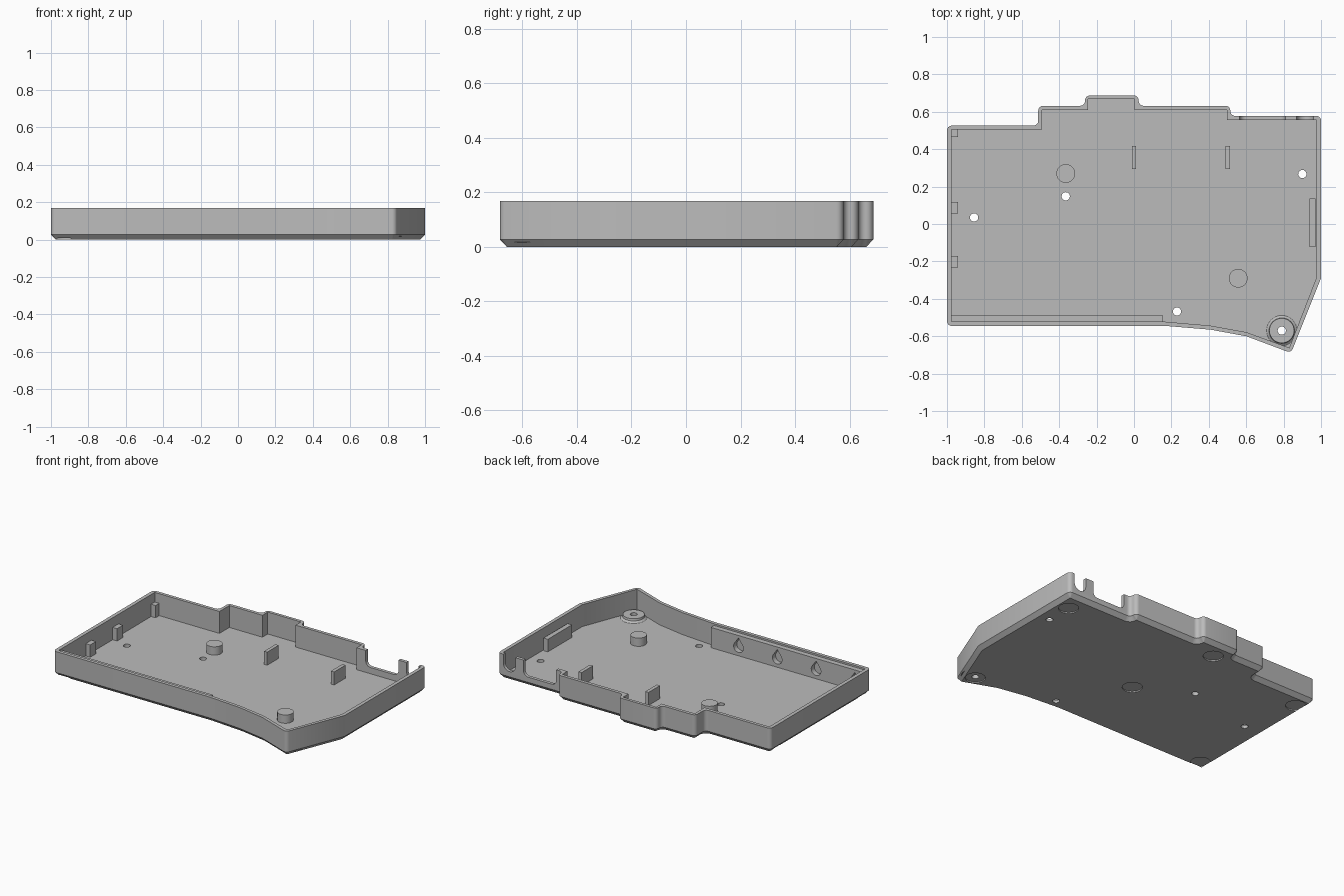
import bpy, bmesh, math
from mathutils import Vector

if "Cube" in bpy.data.objects:
    bpy.data.objects.remove(bpy.data.objects["Cube"])

grey = bpy.data.materials.new("plain grey")
grey.diffuse_color = (0.5, 0.5, 0.5, 1)
grey.use_nodes = True
grey.node_tree.nodes["Principled BSDF"].inputs["Base Color"].default_value = grey.diffuse_color


def finish(name, bm):
    bmesh.ops.recalc_face_normals(bm, faces=bm.faces)
    me = bpy.data.meshes.new(name)
    bm.to_mesh(me)
    bm.free()
    ob = bpy.data.objects.new(name, me)
    bpy.context.collection.objects.link(ob)
    me.materials.append(grey)
    return ob


def activate(ob):
    bpy.ops.object.select_all(action='DESELECT')
    ob.select_set(True)
    bpy.context.view_layer.objects.active = ob


def loft(name, rings):
    """Closed solid through rings of equal point count."""
    bm = bmesh.new()
    vs = [[bm.verts.new(p) for p in r] for r in rings]
    n = len(vs[0])
    for a, b in zip(vs, vs[1:]):
        for i in range(n):
            bm.faces.new((a[i], a[(i + 1) % n], b[(i + 1) % n], b[i]))
    bm.faces.new(vs[0])
    bm.faces.new(vs[-1])
    return finish(name, bm)


def prism(name, pts, lo, hi, axis='z'):
    put = (lambda p, h: (p[0], p[1], h)) if axis == 'z' else (lambda p, h: (p[0], h, p[1]))
    return loft(name, [[put(p, h) for p in pts] for h in (lo, hi)])


def box(name, x0, x1, y0, y1, z0, z1):
    return prism(name, [(x0, y0), (x1, y0), (x1, y1), (x0, y1)], z0, z1)


def circle(x, y, r, n=32, a0=0.0, a1=2 * math.pi, closed=True):
    m = n if closed else n - 1
    return [(x + r * math.cos(a0 + (a1 - a0) * i / m),
             y + r * math.sin(a0 + (a1 - a0) * i / m)) for i in range(n)]


def cut(ob, cutter):
    activate(ob)
    mod = ob.modifiers.new("cut", 'BOOLEAN')
    mod.operation, mod.solver, mod.object = 'DIFFERENCE', 'EXACT', cutter
    bpy.ops.object.modifier_apply(modifier=mod.name)
    bpy.data.objects.remove(cutter)


def smooth(ob):
    activate(ob)
    bpy.ops.object.shade_smooth_by_angle(angle=math.radians(30))


def rounded(pts, r, seg=6):
    """Fillet every corner sharper than 30 degrees."""
    out = []
    for i, p in enumerate(pts):
        p = Vector(p)
        a = (Vector(pts[i - 1]) - p).normalized()
        b = (Vector(pts[(i + 1) % len(pts)]) - p).normalized()
        ang = a.angle(b)
        if math.pi - ang < math.radians(30):
            out.append(p)
            continue
        c = p + (a + b).normalized() * (r / math.sin(ang / 2))
        t = r / math.tan(ang / 2)
        s, e = p + a * t - c, p + b * t - c
        full = s.angle(e)
        for k in range(seg + 1):
            f = k / seg
            out.append(c + (s * math.sin((1 - f) * full) + e * math.sin(f * full)) / math.sin(full))
    return out


def inset(pts, d):
    """Mitred inward offset of a counterclockwise outline."""
    out = []
    for i, p in enumerate(pts):
        u = (p - pts[i - 1]).normalized()
        v = (pts[(i + 1) % len(pts)] - p).normalized()
        n1, n2 = Vector((-u.y, u.x)), Vector((-v.y, v.x))
        out.append(p + (n1 + n2) * (d / (1 + n1.dot(n2))))
    return out


TOP, FLOOR = 0.168, 0.02

# tray shell: chamfered outer block with the cavity cut out
outer = rounded([(-1, -.545), (.17, -.545), (.41, -.565), (.60, -.60), (.84, -.69),
                 (1, -.29), (1, .578), (.515, .578), (.515, .632), (.025, .632),
                 (.025, .687), (-.262, .687), (-.262, .632), (-.512, .632),
                 (-.512, .526), (-1, .526)], .026)
base = inset(outer, .025)
tray = loft("tray_shell", [[(p.x, p.y, z) for p in ring]
                           for ring, z in ((base, 0), (outer, .027), (outer, TOP))])
inner = [(-.975, -.522), (.16, -.522), (.405, -.543), (.60, -.578), (.83, -.662),
         (.976, -.285), (.976, .556), (.497, .556), (.497, .61), (.003, .61),
         (.003, .667), (-.245, .667), (-.245, .61), (-.492, .61),
         (-.492, .504), (-.975, .504)]
cut(tray, prism("cavity_cutter", inner, FLOOR, .3))

# round-bottomed openings in the back wall
for x0, x1, r in ((.565, .81, .035), (.87, .96, .0449)):
    z = .062
    u = (circle(x0 + r, z + r, r, 9, math.pi, 1.5 * math.pi, False)
         + circle(x1 - r, z + r, r, 9, 1.5 * math.pi, 2 * math.pi, False)
         + [(x1, .3), (x0, .3)])
    cut(tray, prism("port_cutter", u, .54, .62, 'y'))

# foot recesses underneath and screw holes through the floor
BOSS = (.79, -.57)
for x, y in ((.9, .45), (-.155, .57), (-.02, -.04), (-.93, .43), (-.93, -.475), BOSS):
    cut(tray, prism("recess_cutter", circle(x, y, .062), -.05, .008))
for x, y in ((-.855, .035), (-.365, .148), (.9, .267), (.23, -.468), BOSS):
    cut(tray, prism("hole_cutter", circle(x, y, .022, 24), -.06, .1))
smooth(tray)

# solid support posts
for i, (x, y) in enumerate(((-.365, .27), (.557, -.29))):
    smooth(prism(f"support_post_{i + 1}", circle(x, y, .05), FLOOR - .005, .076))

# flared screw boss with a through hole
boss = loft("screw_boss", [[(x, y, z) for x, y in circle(*BOSS, r)]
                           for r, z in ((.088, FLOOR - .004), (.075, .024), (.068, .031), (.066, .045))])
cut(boss, prism("boss_hole_cutter", circle(*BOSS, .022, 24), -.06, .1))
smooth(boss)

# tabs along the left wall, ribs on the floor and by the right wall
for i, (y0, y1) in enumerate(((-.232, -.17), (.055, .118), (.465, .508))):
    box(f"left_tab_{i + 1}", -.98, -.942, y0, y1, FLOOR - .005, .103)
for i, x in enumerate((0, .5)):
    box(f"floor_rib_{i + 1}", x - .012, x + .012, .295, .417, FLOOR - .005, .108)
box("right_rib", .938, .97, -.122, .135, FLOOR - .005, .105)

# front rail with teardrop openings
rail = box("front_rail", -.977, .156, -.526, -.488, FLOOR - .005, .157)
for x in (-.05, -.34, -.63, -.92):
    drop = circle(x, .078, .036, 19, math.radians(150), math.radians(390), False) + [(x, .14)]
    cut(rail, prism("teardrop_cutter", drop, -.56, -.45, 'y'))
smooth(rail)
